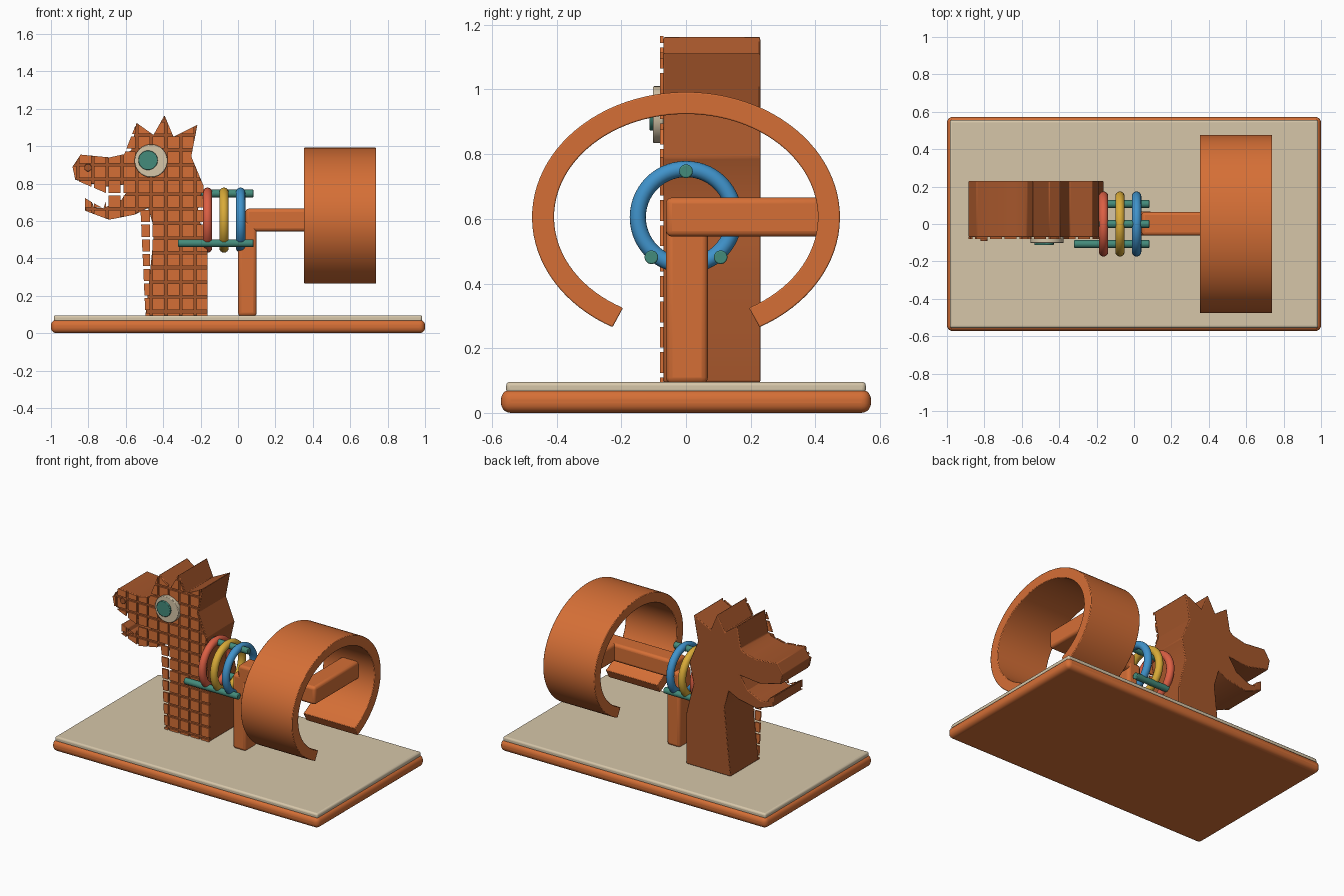
import bpy, bmesh, math
from mathutils import Matrix, Vector

if "Cube" in bpy.data.objects:
    bpy.data.objects.remove(bpy.data.objects["Cube"])


def material(name, hex_code):
    rgb = [int(hex_code[i:i + 2], 16) / 255 for i in (0, 2, 4)]
    lin = [c / 12.92 if c <= 0.04045 else ((c + 0.055) / 1.055) ** 2.4 for c in rgb]
    m = bpy.data.materials.new(name)
    m.diffuse_color = (*lin, 1)
    m.use_nodes = True
    m.node_tree.nodes["Principled BSDF"].inputs["Base Color"].default_value = m.diffuse_color
    return m


ORANGE = material("orange wood", "D56F36")
BROWN = material("brown wood", "A5562B")
CREAM = material("cream", "D6C6A9")
TEAL = material("teal", "448B7B")
RED = material("red", "DC5F44")
YELLOW = material("yellow", "D9AB38")
BLUE = material("blue", "4093CB")


def finish(name, bm, mat, bevel=0.0, segments=3):
    bmesh.ops.recalc_face_normals(bm, faces=bm.faces[:])
    me = bpy.data.meshes.new(name)
    bm.to_mesh(me)
    bm.free()
    me.materials.append(mat)
    ob = bpy.data.objects.new(name, me)
    bpy.context.collection.objects.link(ob)
    if bevel:
        mod = ob.modifiers.new("bevel", 'BEVEL')
        mod.width, mod.segments = bevel, segments
        mod.limit_method = 'ANGLE'
        mod.angle_limit = math.radians(35)
    return ob


def box(name, lo, hi, mat, bevel=0.0, segments=3):
    lo, hi = Vector(lo), Vector(hi)
    bm = bmesh.new()
    bmesh.ops.create_cube(bm, size=1)
    bmesh.ops.scale(bm, vec=hi - lo, verts=bm.verts)
    bmesh.ops.translate(bm, vec=(lo + hi) / 2, verts=bm.verts)
    return finish(name, bm, mat, bevel, segments)


def rod(name, start, end, r, mat, bevel=0.004, sides=32):
    start, end = Vector(start), Vector(end)
    axis = end - start
    bm = bmesh.new()
    turn = axis.to_track_quat('Z', 'Y').to_matrix().to_4x4()
    bmesh.ops.create_cone(bm, cap_ends=True, segments=sides, radius1=r, radius2=r,
                          depth=axis.length,
                          matrix=Matrix.Translation((start + end) / 2) @ turn)
    return finish(name, bm, mat, bevel, 2)


def extrude(bm, depth):
    res = bmesh.ops.extrude_face_region(bm, geom=bm.faces[:])
    verts = [g for g in res['geom'] if isinstance(g, bmesh.types.BMVert)]
    bmesh.ops.translate(bm, vec=(0, depth, 0), verts=verts)


# Base board with a cream top panel
box("base_board", (-1, -0.572, 0), (1, 0.572, 0.072), ORANGE, 0.03, 5)
box("base_panel", (-0.985, -0.556, 0.06), (0.985, 0.556, 0.096), CREAM, 0.012)

# Head and neck silhouette (x, z)
OUTLINE = [
    (-0.495, 0.095), (-0.163, 0.095), (-0.163, 0.44), (-0.185, 0.53), (-0.217, 0.65),
    (-0.185, 0.79), (-0.25, 0.945), (-0.217, 1.115), (-0.345, 1.05), (-0.393, 1.165),
    (-0.452, 1.06), (-0.543, 1.125), (-0.57, 0.98), (-0.596, 0.96), (-0.687, 0.94),
    (-0.842, 0.955), (-0.885, 0.89), (-0.87, 0.82), (-0.714, 0.783), (-0.564, 0.80),
    (-0.623, 0.714), (-0.72, 0.668), (-0.77, 0.672), (-0.78, 0.70), (-0.817, 0.722),
    (-0.817, 0.655), (-0.69, 0.607), (-0.553, 0.634), (-0.48, 0.67), (-0.447, 0.553)]


def head_face(y):
    bm = bmesh.new()
    bm.faces.new([bm.verts.new((x, y, z)) for x, z in OUTLINE])
    return bm


bm = head_face(-0.07)
extrude(bm, 0.30)
finish("head_body", bm, BROWN, 0.005, 2)

# Thin square tiles on the front of the head, cut apart along a grid
STEP, HALF_GAP, X0, Z0 = 0.0785, 0.007, -0.385, 0.116
bm = head_face(-0.08)
bmesh.ops.triangulate(bm, faces=bm.faces[:])
for k in range(-7, 15):
    for side in (-HALF_GAP, HALF_GAP):
        for co, no in (((X0 + k * STEP + side, 0, 0), (1, 0, 0)),
                       ((0, 0, Z0 + k * STEP + side), (0, 0, 1))):
            bmesh.ops.bisect_plane(bm, geom=bm.verts[:] + bm.edges[:] + bm.faces[:],
                                   plane_co=co, plane_no=no, dist=1e-6)


def in_gap(value, origin):
    offset = (value - origin) / STEP
    return abs(offset - round(offset)) * STEP < HALF_GAP


gaps = []
for f in bm.faces:
    c = f.calc_center_median()
    if in_gap(c.x, X0) or in_gap(c.z, Z0):
        gaps.append(f)
bmesh.ops.delete(bm, geom=gaps, context='FACES')
bmesh.ops.dissolve_limit(bm, angle_limit=0.01, verts=bm.verts[:], edges=bm.edges[:])
extrude(bm, 0.0105)
finish("head_tiles", bm, ORANGE)

# Eye, pupil and nostril
rod("eye", (-0.465, -0.07, 0.922), (-0.465, -0.102, 0.922), 0.088, CREAM, 0.004, 48)
rod("pupil", (-0.481, -0.09, 0.925), (-0.481, -0.113, 0.925), 0.052, TEAL, 0.003, 40)
rod("nostril", (-0.802, -0.07, 0.885), (-0.802, -0.091, 0.885), 0.02, BROWN, 0.002)

# Three rods carrying the coloured rings
for i, (y, z) in enumerate(((0, 0.747), (-0.107, 0.481), (0.107, 0.481))):
    rod(f"ring_rod_{i + 1}", (-0.32, y, z), (0.083, y, z), 0.021, TEAL)


def torus(name, x, mat, major=0.149, minor=0.025, n=56, m=16):
    bm = bmesh.new()
    loops = []
    for i in range(n):
        a = 2 * math.pi * i / n
        loop = []
        for j in range(m):
            b = 2 * math.pi * j / m
            r = major + minor * math.cos(b)
            loop.append(bm.verts.new((x + minor * math.sin(b), r * math.cos(a),
                                      0.605 + r * math.sin(a))))
        loops.append(loop)
    for i in range(n):
        p, q = loops[i], loops[(i + 1) % n]
        for j in range(m):
            k = (j + 1) % m
            bm.faces.new((p[j], q[j], q[k], p[k]))
    finish(name, bm, mat)


torus("red_ring", -0.163, RED)
torus("yellow_ring", -0.075, YELLOW)
torus("blue_ring", 0.014, BLUE)

# Post, arm and crossbar holding the hoop
box("post", (0, -0.062, 0.09), (0.1, 0.068, 0.6), ORANGE, 0.02)
box("arm", (0.04, -0.062, 0.545), (0.6, 0.065, 0.666), ORANGE, 0.018)
box("crossbar", (0.49, -0.062, 0.545), (0.62, 0.425, 0.666), ORANGE, 0.018)

# Open oval hoop: rectangular section swept along an arc
bm = bmesh.new()
SECTIONS = 80
start = math.radians(-90 + 28.5)
sweep = math.radians(360 - 57)
prev = None
for i in range(SECTIONS + 1):
    t = start + sweep * i / SECTIONS
    sec = [bm.verts.new((x, ry * math.cos(t), 0.605 + rz * math.sin(t)))
           for x, ry, rz in ((0.353, 0.476, 0.387), (0.739, 0.476, 0.387),
                             (0.739, 0.408, 0.319), (0.353, 0.408, 0.319))]
    if prev:
        for j in range(4):
            k = (j + 1) % 4
            bm.faces.new((prev[j], prev[k], sec[k], sec[j]))
    else:
        bm.faces.new(sec)
    prev = sec
bm.faces.new(prev)
finish("hoop", bm, ORANGE, 0.004, 2)

# Smooth shading with sharp edges kept
for ob in bpy.context.collection.objects:
    ob.select_set(True)
    bpy.context.view_layer.objects.active = ob
bpy.ops.object.shade_smooth_by_angle(angle=math.radians(30))
